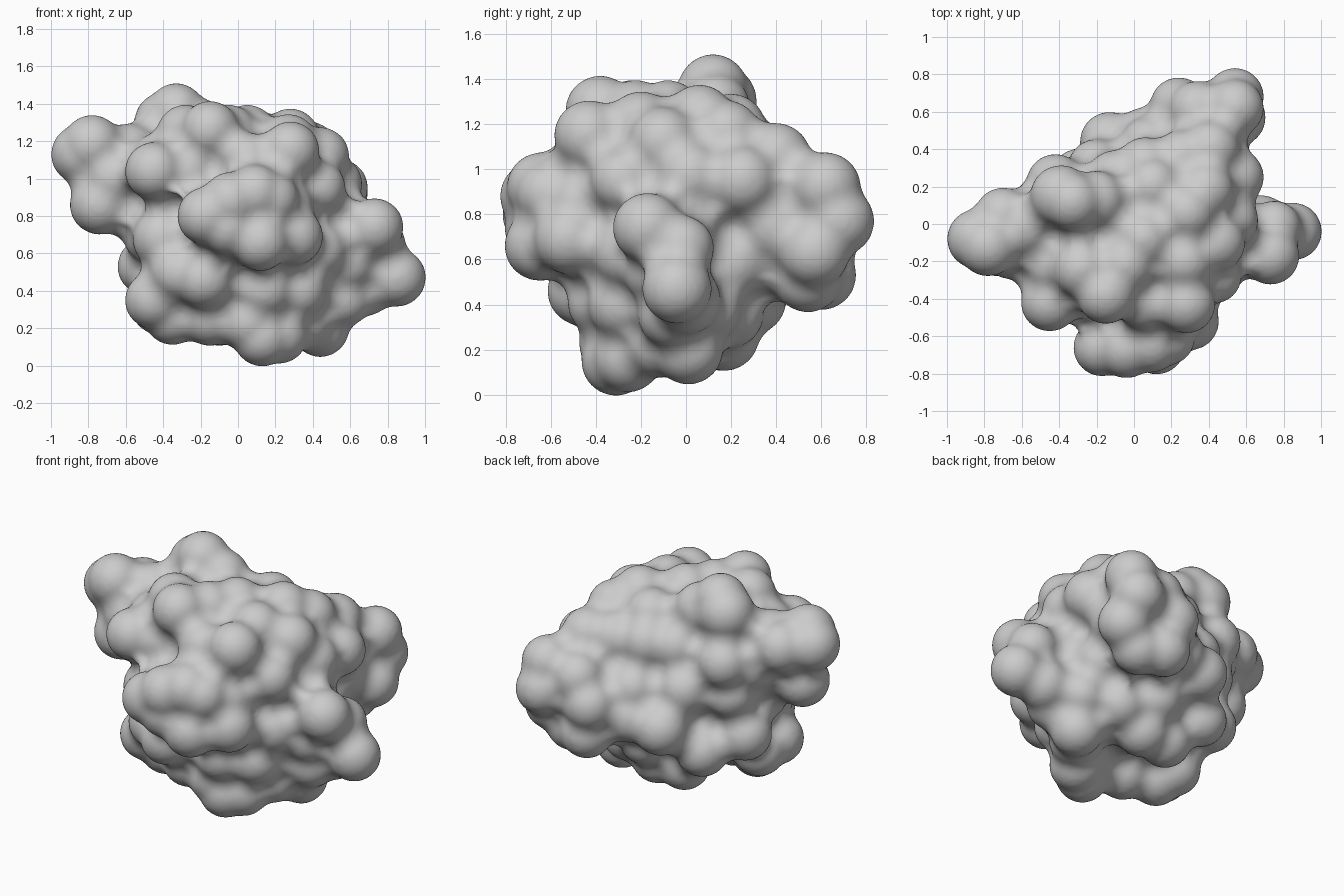
import bpy, bmesh, math, random
from mathutils import Vector, Matrix

cube = bpy.data.objects.get("Cube")
if cube:
    bpy.data.objects.remove(cube, do_unlink=True)

FILLET = 0.06   # probe radius that rounds the creases between balls
SWELL = 0.007   # makes up for what smoothing takes off
random.seed(4)

grey = bpy.data.materials.new("light_grey")
grey.use_nodes = True
grey.diffuse_color = (0.6, 0.6, 0.6, 1)
bsdf = grey.node_tree.nodes["Principled BSDF"]
bsdf.inputs["Base Color"].default_value = (0.6, 0.6, 0.6, 1)
bsdf.inputs["Roughness"].default_value = 0.7

# Clusters of balls: x, y, z, radius
front_lobe = [
    (-0.17, -0.66, 0.80, .15), (-0.04, -0.67, 0.88, .15), (0.09, -0.64, 0.92, .15),
    (0.12, -0.65, 0.66, .15), (-0.05, -0.65, 0.74, .15), (0.18, -0.61, 0.89, .14),
    (0.30, -0.52, 0.69, .15), (0.00, -0.48, 0.80, .16), (0.24, -0.46, 0.84, .16),
]
right_arm = [
    (0.73, -0.17, 0.74, .15), (0.75, -0.02, 0.65, .14), (0.85, -0.04, 0.47, .15),
    (0.68, 0.00, 0.42, .15), (0.58, -0.12, 0.55, .15), (0.55, -0.02, 0.70, .15),
    (0.56, -0.06, 0.36, .15),
]
back_lobe = [
    (0.54, 0.62, 0.92, .15), (0.54, 0.68, 0.77, .15), (0.34, 0.61, 0.87, .15),
    (0.24, 0.63, 0.73, .15), (0.55, 0.57, 0.63, .15), (0.28, 0.60, 0.53, .15),
    (0.42, 0.54, 0.52, .15), (0.41, 0.40, 1.05, .15), (0.44, 0.40, 0.75, .17),
    (-0.13, 0.44, 0.60, .155), (0.06, 0.47, 0.64, .15), (0.26, 0.40, 0.68, .18),
    (0.08, 0.42, 0.80, .15),
]
left_arm = [
    (-0.84, -0.08, 1.13, .155), (-0.78, -0.12, 1.18, .155), (-0.70, 0.04, 1.12, .15),
    (-0.74, -0.12, 0.86, .155), (-0.66, -0.13, 1.00, .16), (-0.58, -0.02, 1.14, .15),
    (-0.55, -0.08, 0.90, .16), (-0.50, 0.08, 0.98, .16),
]
crown = [
    (-0.33, 0.12, 1.355, .15), (-0.39, 0.15, 1.30, .16), (-0.20, 0.13, 1.27, .15),
    (-0.15, -0.38, 1.26, .15), (-0.28, -0.24, 1.24, .15), (-0.05, -0.22, 1.24, .15),
    (0.05, -0.08, 1.24, .15), (0.28, -0.43, 1.15, .15), (0.28, 0.06, 1.22, .15),
    (0.38, 0.18, 1.15, .15), (0.27, -0.20, 1.19, .15), (0.10, 0.20, 1.18, .15),
    (0.44, -0.10, 1.12, .15), (0.26, 0.35, 1.05, .15), (-0.45, -0.42, 1.04, .15),
    (-0.28, -0.34, 1.02, .16), (-0.42, -0.22, 1.08, .16), (-0.42, 0.22, 1.02, .15),
    (0.06, 0.31, 1.06, .15), (0.05, -0.42, 1.10, .14), (-0.10, 0.24, 1.05, .15),
]
side_lumps = [
    (0.43, -0.28, 0.95, .14), (0.51, 0.02, 0.97, .15), (0.54, 0.25, 0.95, .15),
    (0.42, 0.20, 0.58, .15), (0.43, -0.25, 0.62, .15), (-0.49, 0.10, 0.53, .15),
    (-0.40, -0.30, 0.68, .16), (-0.42, 0.15, 0.80, .15), (-0.20, 0.30, 0.82, .15),
    (-0.46, -0.10, 0.70, .15),
]
base = [
    (0.13, -0.31, 0.15, .15), (0.22, -0.26, 0.165, .15), (0.06, -0.32, 0.23, .15),
    (0.44, 0.01, 0.20, .15), (0.34, -0.12, 0.23, .15), (-0.10, 0.16, 0.26, .15),
    (-0.42, -0.14, 0.32, .15), (-0.45, -0.28, 0.35, .15), (-0.35, -0.22, 0.265, .15),
    (-0.15, -0.28, 0.26, .15), (-0.18, -0.46, 0.46, .15), (-0.32, -0.38, 0.50, .15),
    (0.14, -0.37, 0.41, .15), (0.32, -0.28, 0.40, .15), (0.08, 0.17, 0.26, .15),
    (0.27, 0.19, 0.36, .15), (0.08, 0.29, 0.42, .15), (-0.29, 0.25, 0.43, .15),
    (0.48, 0.10, 0.38, .14),
]

bm = bmesh.new()


def ball(x, y, z, r):
    bmesh.ops.create_icosphere(bm, subdivisions=3, radius=r + FILLET + SWELL,
                               matrix=Matrix.Translation((x, y, z)))


for cluster in (front_lobe, right_arm, back_lobe, left_arm, crown, side_lumps, base):
    for b in cluster:
        ball(*b)

# Solid core with small lumps spread evenly over it
centre, size = Vector((0.02, -0.03, 0.73)), Vector((0.39, 0.31, 0.42))
core = Matrix.Translation(centre) @ Matrix.Diagonal((*(size * 1.2), 1))
bmesh.ops.create_icosphere(bm, subdivisions=4, radius=1, matrix=core)
count = 46
for i in range(count):
    h = 1 - 2 * (i + 0.5) / count
    a = i * math.pi * (3 - math.sqrt(5))
    s = math.sqrt(1 - h * h)
    n = Vector((s * math.cos(a), s * math.sin(a), h)) * random.uniform(0.93, 1.04)
    ball(*(centre + n * size), 0.13)

mesh = bpy.data.meshes.new("blob_surface")
bm.to_mesh(mesh)
bm.free()
mesh.materials.append(grey)
blob = bpy.data.objects.new("blob_surface", mesh)
bpy.context.collection.objects.link(blob)


def remesh(name, voxel):
    m = blob.modifiers.new(name, "REMESH")
    m.mode = "VOXEL"
    m.voxel_size = voxel
    m.use_smooth_shade = True


def smooth(name, steps):
    m = blob.modifiers.new(name, "SMOOTH")
    m.factor = 0.5
    m.iterations = steps


# Fuse the swollen balls, then shrink back so the creases become fillets
remesh("fuse", 0.016)
smooth("soften_creases", 4)
shrink = blob.modifiers.new("shrink", "DISPLACE")
shrink.direction = "NORMAL"
shrink.mid_level = 0
shrink.strength = -FILLET
remesh("clean", 0.016)
smooth("polish", 4)

for o in bpy.context.selected_objects:
    o.select_set(False)
blob.select_set(True)
bpy.context.view_layer.objects.active = blob
bpy.ops.object.shade_smooth()
